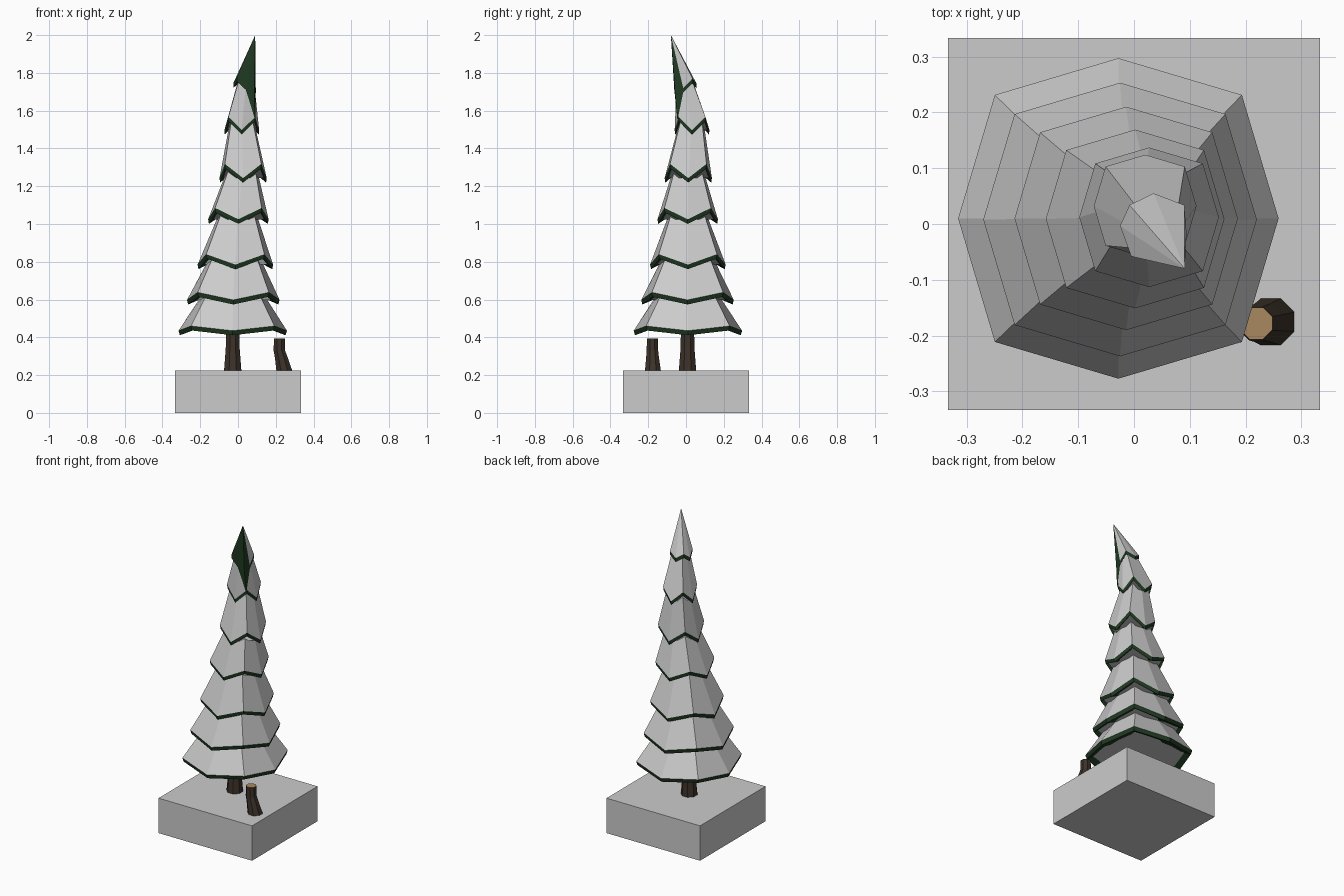
import bpy, math
from mathutils import Vector

if "Cube" in bpy.data.objects:
    bpy.data.objects.remove(bpy.data.objects["Cube"])


def material(name, rgb):
    m = bpy.data.materials.new(name)
    m.diffuse_color = (*rgb, 1)
    m.use_nodes = True
    m.node_tree.nodes["Principled BSDF"].inputs["Base Color"].default_value = m.diffuse_color
    return m


GREEN = material("needles", (0.014, 0.042, 0.016))
BARK = material("bark", (0.045, 0.032, 0.022))
WOOD = material("cut_wood", (0.40, 0.25, 0.12))


def mesh(name, verts, faces, mats=(), idx=None):
    me = bpy.data.meshes.new(name)
    me.from_pydata([tuple(v) for v in verts], [], faces)
    for m in mats:
        me.materials.append(m)
    if idx:
        for p, i in zip(me.polygons, idx):
            p.material_index = i
    ob = bpy.data.objects.new(name, me)
    bpy.context.collection.objects.link(ob)
    return ob


def loft(name, rings, mats=(), cap_mats=(0, 0)):
    """Join equal rings from bottom to top and cap both ends."""
    n = len(rings[0])
    verts = [v for r in rings for v in r]
    faces, idx = [], []
    for k in range(len(rings) - 1):
        for i in range(n):
            j = (i + 1) % n
            faces.append((k*n + i, k*n + j, k*n + n + j, k*n + n + i))
            idx.append(0)
    faces += [tuple(reversed(range(n))), tuple(range(len(verts) - n, len(verts)))]
    idx += list(cap_mats)
    return mesh(name, verts, faces, mats, idx)


def star(cx, cy, r, z, diag=1.0, lift=0.0, turn=0.0):
    """Eight-sided ring whose diagonal corners can be pushed out and raised."""
    ring = []
    for i in range(8):
        a = i * math.pi / 4 + turn
        s = r * (diag if i % 2 else 1)
        ring.append(Vector((cx + s*math.cos(a), cy + s*math.sin(a), z + (lift if i % 2 else 0))))
    return ring


# square base block
bpy.ops.mesh.primitive_cube_add(size=1, location=(0, 0, 0.1125))
base = bpy.context.object
base.name = "base_block"
base.scale = (0.667, 0.667, 0.225)

# trunk and bent stump
T = math.pi / 8
loft("trunk", [star(-0.028, 0.008, 0.050, 0.22, turn=T),
               star(-0.028, 0.008, 0.040, 0.34, turn=T),
               star(-0.028, 0.008, 0.036, 0.52, turn=T)], [BARK])
loft("stump", [star(0.246, -0.175, 0.046, 0.22, turn=T),
               star(0.230, -0.177, 0.037, 0.29, turn=T),
               star(0.219, -0.178, 0.033, 0.33, turn=T),
               star(0.219, -0.178, 0.031, 0.395, turn=T)], [BARK, WOOD], (0, 1))

# branch tiers: centre x, centre y, radius, snow edge z, corner lift, top radius, top z
tiers = [(-0.028, 0.010, 0.287, 0.435, 0.025, 0.115, 0.70),
         (-0.025, 0.008, 0.245, 0.598, 0.040, 0.095, 0.90),
         (-0.014, 0.010, 0.200, 0.785, 0.055, 0.070, 1.13),
         (0.002, 0.009, 0.160, 1.025, 0.060, 0.060, 1.35),
         (0.027, 0.012, 0.125, 1.243, 0.075, 0.052, 1.60),
         (0.020, 0.032, 0.092, 1.497, 0.070, 0.036, 1.79)]
centres = [t[:2] for t in tiers[1:]] + [(0.045, -0.012)]

for n, ((cx, cy, r, z, lift, rt, zt), (tx, ty)) in enumerate(zip(tiers, centres), 1):
    rim = star(cx, cy, r, z, 1.09, lift)
    under = star(cx, cy, r * 0.975, z - 0.024, 1.09, lift)
    inner = star(cx, cy, r * 0.42, z + 0.035, 1.15, lift)
    top = star(tx, ty, rt, zt, 1.28)
    loft(f"snow_tier_{n}", [rim, top])
    bpy.data.objects[f"snow_tier_{n}"].data.materials.clear()
    # needle layer under the snow: rising underside and rim band
    faces = [(k + i, k + (i + 1) % 8, k + 8 + (i + 1) % 8, k + 8 + i)
             for k in (0, 8) for i in range(8)] + [tuple(reversed(range(8)))]
    mesh(f"needles_tier_{n}", inner + under + rim, faces, [GREEN])

# leaning tip: snow over the back, bare needles at the front right corner
apex = Vector((0.091, -0.080, 2.0))
ring = [Vector(v) for v in ((0.094, -0.015, 1.72), (0.090, 0.034, 1.77), (0.035, 0.055, 1.745),
                            (-0.008, 0.034, 1.775), (-0.025, -0.003, 1.745), (-0.005, -0.058, 1.78))]
mesh("snow_tip", [apex] + ring, [(0, i, i + 1) for i in range(1, 6)])
low = [v - Vector((0, 0, 0.025)) for v in ring]
corner = Vector((0.086, -0.058, 1.69))
south = Vector((0.042, -0.062, 1.71))
core = Vector((0.045, -0.012, 1.78))
foot = Vector((0.091, -0.045, 1.55))
verts = [apex] + ring + low + [corner, south, core, foot]
faces = [(i, i + 6, i + 7, i + 1) for i in range(1, 6)]            # rim band
faces += [(15, i + 1 + 6, i + 6) for i in range(1, 6)]             # underside
faces += [(0, 13, 1), (0, 14, 13), (0, 6, 14), (1, 13, 7), (6, 12, 14)]
faces += [(13, 16, 7), (14, 16, 13), (15, 7, 13), (15, 13, 14), (15, 14, 12)]
mesh("needles_tip", verts, faces, [GREEN])
